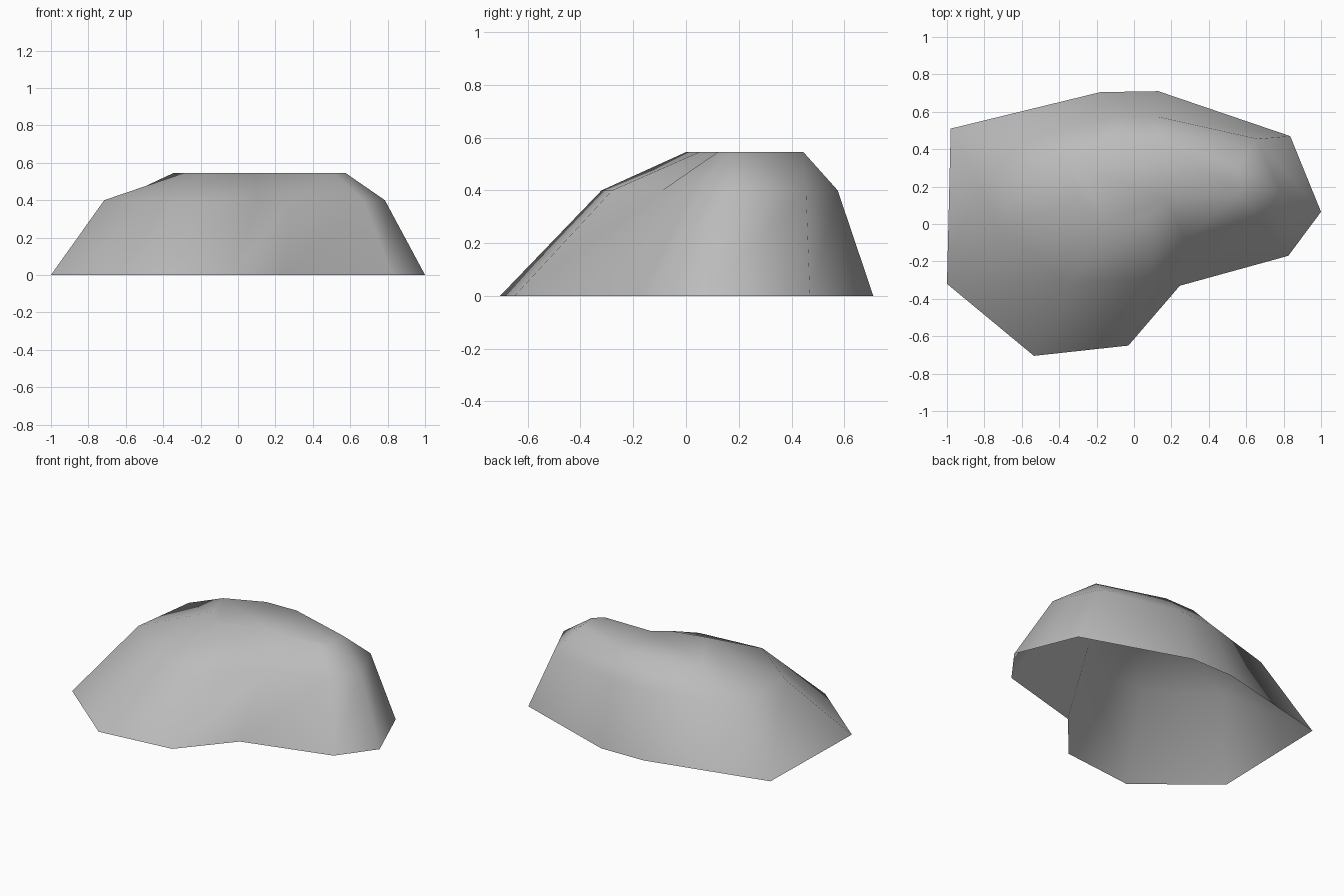
import bpy
import bmesh

if "Cube" in bpy.data.objects:
    bpy.data.objects.remove(bpy.data.objects["Cube"], do_unlink=True)


def make_material(name, color):
    material = bpy.data.materials.new(name)
    material.use_nodes = True
    material.diffuse_color = color
    shader = next(n for n in material.node_tree.nodes if n.type == "BSDF_PRINCIPLED")
    shader.inputs["Base Color"].default_value = color
    return material


def loft_rings(name, rings, material):
    """Skin stacked outlines into one smooth shell, closed on top and open below."""
    bm = bmesh.new()
    loops = [[bm.verts.new((x, y, z)) for x, y in outline] for z, outline in rings]
    for lower, upper in zip(loops, loops[1:]):
        count = len(lower)
        for i in range(count):
            j = (i + 1) % count
            bm.faces.new((lower[i], lower[j], upper[j], upper[i]))
    bm.faces.new(loops[-1])
    for face in bm.faces:
        face.smooth = True
    mesh = bpy.data.meshes.new(name)
    bm.to_mesh(mesh)
    bm.free()
    mesh.materials.append(material)
    obj = bpy.data.objects.new(name, mesh)
    bpy.context.collection.objects.link(obj)
    return obj


# Rock outlines, counter-clockwise from the front right corner
ground = [(-1, -.32), (-.535, -.705), (-.03, -.65), (.245, -.33), (.825, -.17),
          (1, .065), (.835, .47), (.13, .71), (-.18, .705), (-.98, .51)]
shoulder = [(-.715, -.03), (-.34, -.32), (.1, -.28), (.28, -.09), (.67, .02),
            (.785, .17), (.66, .455), (.12, .575), (-.13, .57), (-.655, .415)]
crown = [(-.29, .13), (-.15, 0), (.08, .05), (.18, .12), (.51, .12),
         (.575, .17), (.56, .31), (.12, .445), (-.1, .44), (-.345, .335)]

stone_grey = make_material("stone grey", (.5, .5, .5, 1))
loft_rings("rock", [(0, ground), (.4, shoulder), (.545, crown)], stone_grey)
